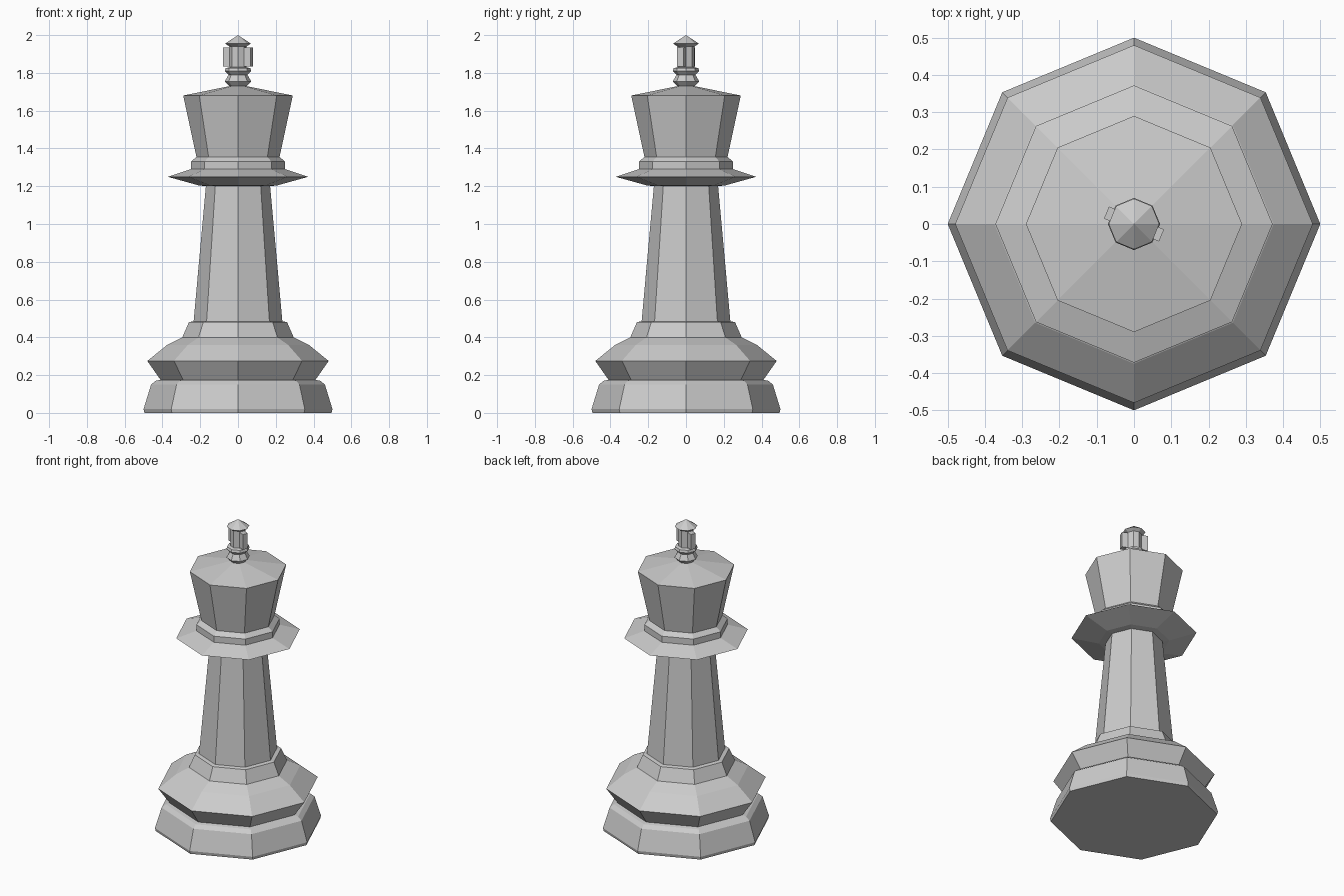
import bpy, bmesh, math

if "Cube" in bpy.data.objects:
    bpy.data.objects.remove(bpy.data.objects["Cube"])

SIDES = 8


def lathe(name, profile):
    """Revolve (radius, z) points into a closed eight-sided solid."""
    bm = bmesh.new()
    rings = []
    for r, z in profile:
        if r == 0:
            rings.append([bm.verts.new((0, 0, z))])
        else:
            rings.append([bm.verts.new((r * math.cos(math.tau * i / SIDES),
                                        r * math.sin(math.tau * i / SIDES), z))
                          for i in range(SIDES)])
    for low, high in zip(rings, rings[1:]):
        for i in range(SIDES):
            j = (i + 1) % SIDES
            if len(high) == 1:
                bm.faces.new((low[i], low[j], high[0]))
            else:
                bm.faces.new((low[i], low[j], high[j], high[i]))
    bm.faces.new(rings[0][::-1])
    if len(rings[-1]) > 1:
        bm.faces.new(rings[-1])
    return finish(name, bm)


def finish(name, bm):
    bmesh.ops.recalc_face_normals(bm, faces=bm.faces)
    mesh = bpy.data.meshes.new(name)
    bm.to_mesh(mesh)
    bm.free()
    obj = bpy.data.objects.new(name, mesh)
    bpy.context.collection.objects.link(obj)
    return obj


# Whole turned body, from the foot up to the domed crown
lathe("body", [
    # foot
    (0.495, 0), (0.50, 0.02), (0.46, 0.15), (0.435, 0.17), (0.41, 0.175),
    # flared base
    (0.48, 0.275), (0.375, 0.36), (0.295, 0.40), (0.26, 0.48), (0.235, 0.485),
    # shaft
    (0.17, 1.20),
    # collar and neck ring
    (0.21, 1.205), (0.372, 1.25), (0.25, 1.29), (0.25, 1.33), (0.22, 1.355),
    # crown
    (0.29, 1.68), (0.045, 1.73),
    # finial
    (0.07, 1.755), (0.05, 1.79), (0.07, 1.81), (0.065, 1.825),
    (0.045, 1.83), (0.045, 1.94), (0.068, 1.955), (0, 2.0)])

# Two small arms on opposite faces of the finial
for side, angle in (("right", -22.5), ("left", 157.5)):
    a = math.radians(angle)
    bm = bmesh.new()
    bmesh.ops.create_cube(bm, size=1)
    arm = finish("finial_arm_" + side, bm)
    arm.scale = (0.045, 0.035, 0.10)
    arm.rotation_euler.z = a
    arm.location = (0.0575 * math.cos(a), 0.0575 * math.sin(a), 1.885)
